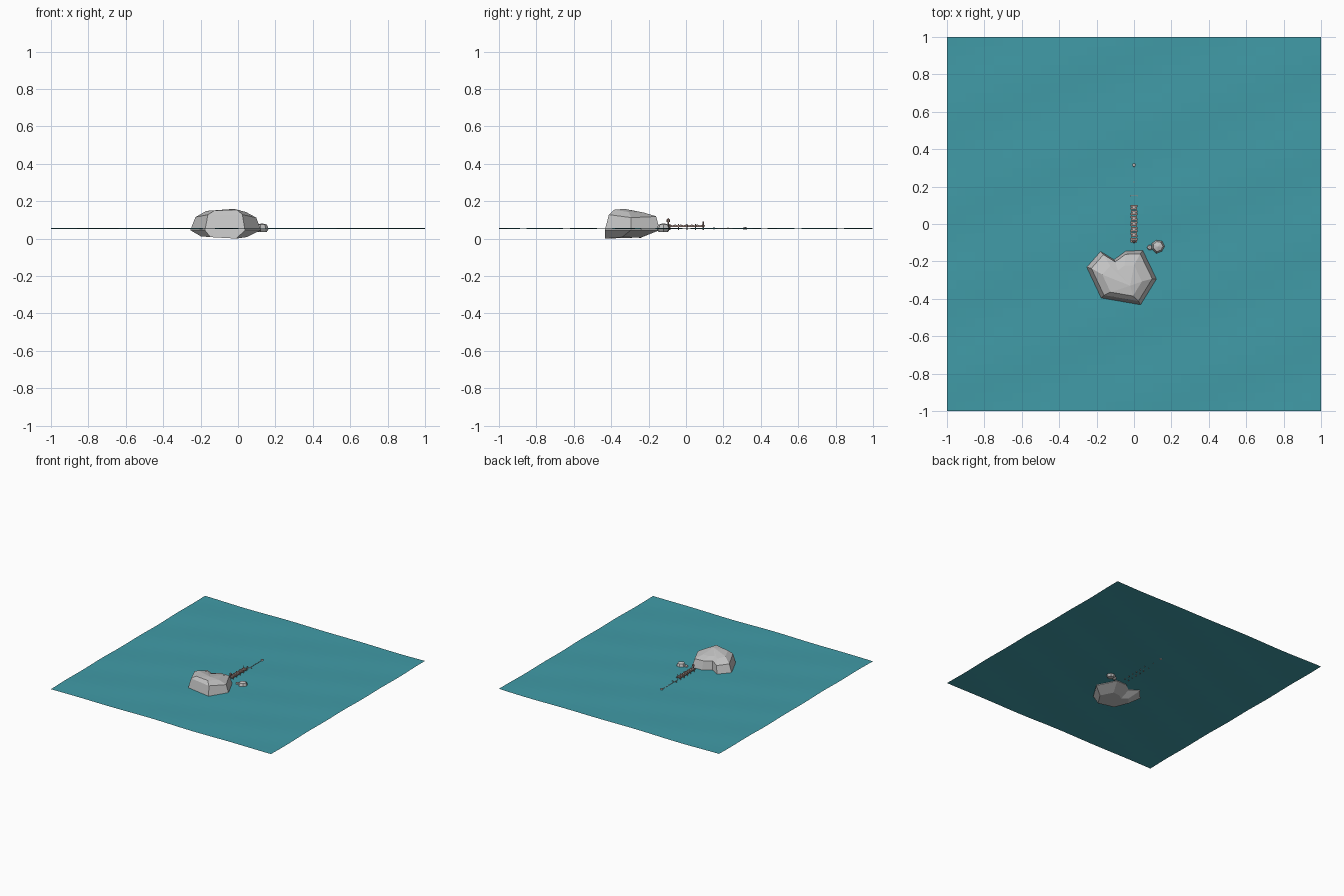
import bpy, bmesh, math
from mathutils import Vector, Matrix

if "Cube" in bpy.data.objects:
    bpy.data.objects.remove(bpy.data.objects["Cube"])


def material(name, rgb):
    m = bpy.data.materials.new(name)
    m.diffuse_color = (*rgb, 1)
    m.use_nodes = True
    m.node_tree.nodes["Principled BSDF"].inputs["Base Color"].default_value = m.diffuse_color
    return m


WATER = material("teal water", (0.052, 0.33, 0.39))
STONE = material("grey stone", (0.55, 0.55, 0.55))
WOOD = material("weathered wood", (0.36, 0.24, 0.21))
PALE = material("pale trim", (0.62, 0.55, 0.53))


def finish(name, bm, mat, fix=True):
    if fix:
        bmesh.ops.recalc_face_normals(bm, faces=bm.faces[:])
    me = bpy.data.meshes.new(name)
    bm.to_mesh(me)
    bm.free()
    me.materials.append(mat)
    ob = bpy.data.objects.new(name, me)
    bpy.context.collection.objects.link(ob)
    return ob


def box(bm, c, s):
    mat = Matrix.Translation(c) @ Matrix.Diagonal((*s, 1))
    bmesh.ops.create_cube(bm, size=1, matrix=mat)


def post(bm, x, y, z0, z1, r, sides=6, r2=None):
    bmesh.ops.create_cone(bm, cap_ends=True, segments=sides, radius1=r,
                          radius2=r if r2 is None else r2, depth=z1 - z0,
                          matrix=Matrix.Translation((x, y, (z0 + z1) / 2)))


def loft(name, rings, mat, peak=None):
    """Skin stacked rings, cap the bottom, fan the top to a peak."""
    bm = bmesh.new()
    vs = [[bm.verts.new(p) for p in r] for r in rings]
    n = len(rings[0])
    for a, b in zip(vs, vs[1:]):
        for i in range(n):
            j = (i + 1) % n
            bm.faces.new((a[i], a[j], b[j], b[i]))
    bm.faces.new(vs[0][::-1])
    p = bm.verts.new(peak)
    for i in range(n):
        bm.faces.new((vs[-1][i], vs[-1][(i + 1) % n], p))
    return finish(name, bm, mat)


# water sheet with gentle ripples
bm = bmesh.new()
bmesh.ops.create_grid(bm, x_segments=40, y_segments=40, size=1)
for v in bm.verts:
    x, y = v.co.x, v.co.y
    v.co.z = 0.053 + 0.0015 * math.sin(9 * x + 4 * y) + 0.0015 * math.sin(13 * y - 5 * x + 1)
finish("water", bm, WATER, fix=False)

# main rock: one outline scaled into rings
outline = [(-.255, -.23), (-.177, -.397), (.037, -.434), (.123, -.295),
           (.048, -.14), (-.043, -.143), (-.107, -.19), (-.18, -.145)]


def ring(s, cx, cy, zs):
    return [(cx + s * (x + .06), cy + s * (y + .3), z)
            for (x, y), z in zip(outline, zs)]


loft("main_rock", [
    ring(.65, -.072, -.345, [.012, .008, 0, .008, .006, .004, .006, .01]),
    ring(1, -.06, -.3, [.045] * 8),
    ring(.86, -.06, -.297, [.115, .128, .128, .112, .118, .12, .12, .112]),
    ring(.56, -.06, -.31, [.148, .15, .154, .142, .138, .138, .138, .136]),
], STONE, (-.02, -.33, .159))


# small rocks beside the dock
def small_rock(name, cx, cy, r, h, n):
    def rr(s, z):
        return [(cx + r * s * (1 + .1 * math.sin(3 * i)) * math.cos(math.tau * i / n),
                 cy + r * s * (1 + .1 * math.sin(3 * i)) * math.sin(math.tau * i / n), z)
                for i in range(n)]
    loft(name, [rr(.7, .035), rr(1, .052), rr(.75, .052 + h * .75)], STONE,
         (cx, cy, .052 + h))


small_rock("side_rock", .128, -.12, .036, .03, 7)
small_rock("pebble_rock", .084, -.126, .015, .014, 6)

# dock: planks across two beams
bm = bmesh.new()
for i in range(14):
    box(bm, (0.001 * (i % 3 - 1), -.094 + i * .0147, .071), (.036, .011, .004))
for x in (-.012, .012):
    box(bm, (x, 0, .066), (.004, .2, .006))
finish("dock_planks", bm, WOOD)

# dock posts
bm = bmesh.new()
for x in (-.016, .016):
    for y in (-.085, -.04, .005, .05, .092):
        post(bm, x, y, .045, .079 if y < .09 else .092, .003)
finish("dock_posts", bm, WOOD)

# pale centre slats on the dock
bm = bmesh.new()
for i in range(7):
    box(bm, (0, -.087 + i * .0294, .0745), (.014, .009, .003))
finish("dock_slats", bm, PALE)

# lamp post at the shore end
bm = bmesh.new()
post(bm, 0, -.095, .07, .092, .004)
post(bm, 0, -.095, .09, .102, .009)
post(bm, 0, -.095, .102, .109, .009, r2=.001)
finish("shore_lamp", bm, WOOD)

# mooring line, stakes and float
bm = bmesh.new()
box(bm, (0, .205, .0555), (.0025, .21, .002))
finish("mooring_line", bm, PALE)
bm = bmesh.new()
for x in (-.02, .02):
    post(bm, x, .15, .048, .062, .003)
box(bm, (0, .15, .057), (.04, .0025, .002))
post(bm, 0, .225, .05, .06, .003)
finish("mooring_stakes", bm, WOOD)
bm = bmesh.new()
post(bm, 0, .315, .048, .062, .011, r2=.008)
finish("float", bm, PALE)
